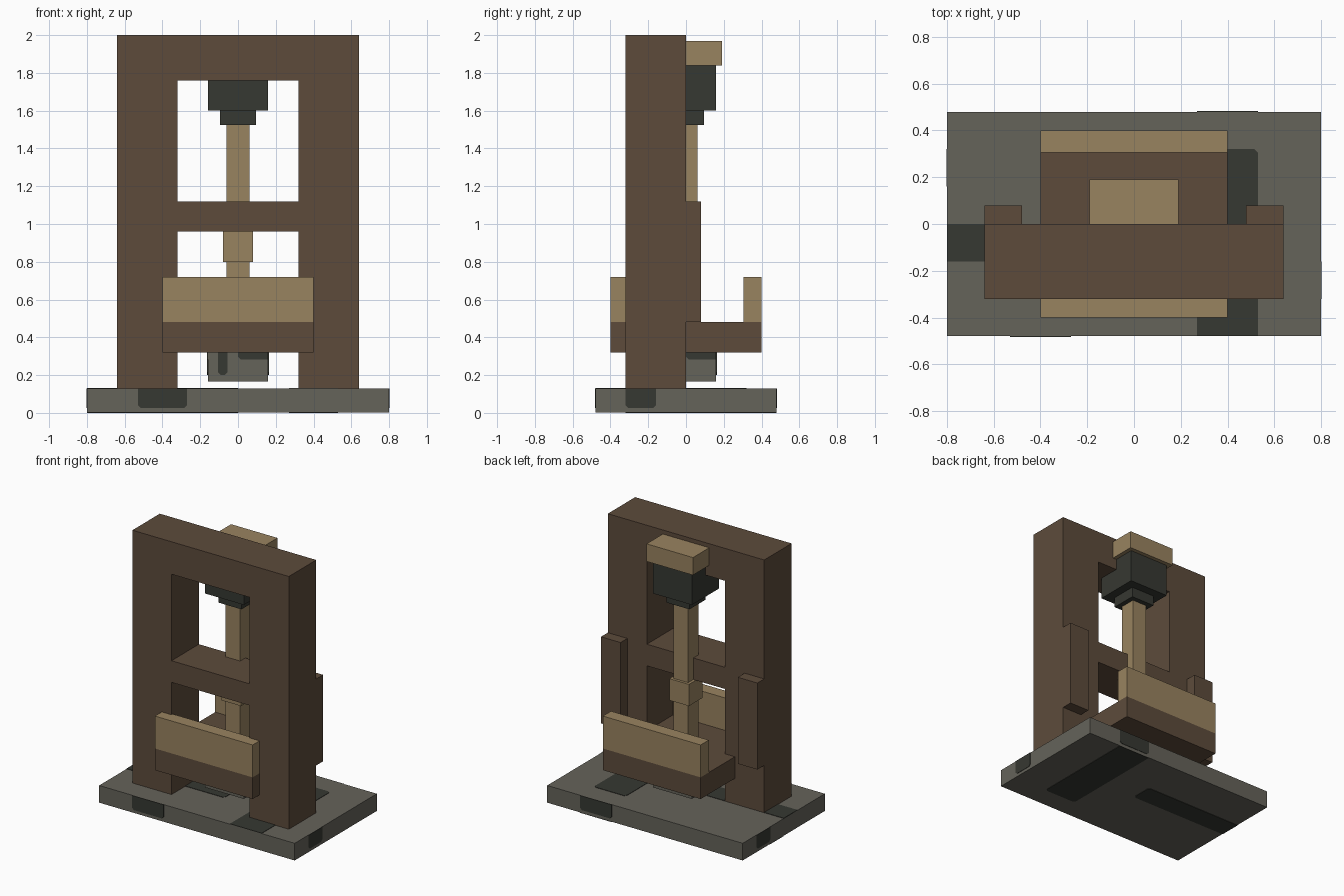
import bpy, bmesh
from mathutils import Vector

if "Cube" in bpy.data.objects:
    bpy.data.objects.remove(bpy.data.objects["Cube"])


def material(name, r, g, b):
    lin = lambda c: ((c / 255 + 0.055) / 1.055) ** 2.4
    m = bpy.data.materials.new(name)
    m.diffuse_color = (lin(r), lin(g), lin(b), 1)
    m.use_nodes = True
    m.node_tree.nodes["Principled BSDF"].inputs["Base Color"].default_value = m.diffuse_color
    return m


BROWN = material("dark_wood", 93, 75, 59)
TAN = material("light_wood", 153, 131, 96)
STONE = material("grey_stone", 101, 99, 90)
DARK = material("dark_stone", 54, 56, 50)


def finish(name, bm, mat):
    bmesh.ops.recalc_face_normals(bm, faces=bm.faces)
    me = bpy.data.meshes.new(name)
    bm.to_mesh(me)
    bm.free()
    me.materials.append(mat)
    ob = bpy.data.objects.new(name, me)
    bpy.context.collection.objects.link(ob)
    return ob


def box(name, x, y, z, mat):
    """Box from (min, max) ranges."""
    bm = bmesh.new()
    bmesh.ops.create_cube(bm, size=1)
    for v in bm.verts:
        v.co = [r[0] if c < 0 else r[1] for c, r in zip(v.co, (x, y, z))]
    return finish(name, bm, mat)


def post(name, half, z0, z1, mat):
    """Square section centred on the vertical axis."""
    return box(name, (-half, half), (-half, half), (z0, z1), mat)


def plate(name, axis, pos, a, b, cut=(), chamfer=0.015, thick=0.006):
    """Thin inlay across an axis; cut lists the corners to chamfer."""
    ua, ub = [i for i in range(3) if i != axis]
    corners = [(a[0], b[0]), (a[1], b[0]), (a[1], b[1]), (a[0], b[1])]
    outline = []
    for i, c in enumerate(corners):
        c = Vector(c)
        if i in cut:
            for n in (corners[i - 1], corners[(i + 1) % 4]):
                outline.append(c + (Vector(n) - c).normalized() * chamfer)
        else:
            outline.append(c)
    bm = bmesh.new()
    verts = []
    for p in outline:
        co = [0, 0, 0]
        co[axis], co[ua], co[ub] = pos - thick / 2, p[0], p[1]
        verts.append(bm.verts.new(co))
    face = bm.faces.new(verts)
    ext = bmesh.ops.extrude_face_region(bm, geom=[face])["geom"]
    for v in ext:
        if isinstance(v, bmesh.types.BMVert):
            v.co[axis] += thick
    return finish(name, bm, DARK)


# Stone base with dark inlays
box("base", (-0.8, 0.8), (-0.48, 0.48), (0.003, 0.13), STONE)
for side, pos, s in (("top", 0.13, 1), ("bottom", 0.003, -1)):
    end = (2, 3) if s > 0 else (0, 1)
    plate(f"base_{side}_long_inlay", 2, pos, (0.27, 0.53),
          sorted((-0.48 * s, 0.32 * s)), end)
    plate(f"base_{side}_cross_inlay", 2, pos, (-0.8, 0),
          sorted((-0.16 * s, 0)), (1, 2))
for side, s in (("front", -1), ("back", 1)):
    plate(f"base_{side}_inlay", 1, 0.48 * s, sorted((0.27 * s, 0.53 * s)),
          (0.025, 0.13), (0, 1))
for side, s in (("left", -1), ("right", 1)):
    plate(f"base_{side}_inlay", 0, 0.8 * s, sorted((-0.16 * s, -0.32 * s)),
          (0.025, 0.13), (0, 1))

# Upright frame: two posts and two cross beams in one piece
xs = (-0.64, -0.32, 0.32, 0.64)
zs = (0.02, 0.96, 1.12, 1.76, 2.0)
bm = bmesh.new()
grid = [[bm.verts.new((x, -0.32, z)) for x in xs] for z in zs]
for r in range(4):
    for c in range(3):
        if c == 1 and r in (0, 2):
            continue
        bm.faces.new((grid[r][c], grid[r][c + 1],
                      grid[r + 1][c + 1], grid[r + 1][c]))
ext = bmesh.ops.extrude_face_region(bm, geom=bm.faces[:])["geom"]
bmesh.ops.translate(bm, vec=(0, 0.32, 0),
                    verts=[v for v in ext if isinstance(v, bmesh.types.BMVert)])
finish("frame", bm, BROWN)

# Battens on the back of the posts
for side, s in (("left", -1), ("right", 1)):
    box(f"{side}_batten", sorted((0.48 * s, 0.64 * s)), (-0.01, 0.08),
        (0.48, 1.12), BROWN)

# Tray with raised front and back lips
box("tray", (-0.4, 0.4), (-0.4, 0.4), (0.32, 0.48), BROWN)
box("front_lip", (-0.4, 0.4), (-0.4, -0.305), (0.48, 0.72), TAN)
box("back_lip", (-0.4, 0.4), (0.305, 0.4), (0.48, 0.72), TAN)

# Shaft, collar, head and cap
post("shaft", 0.06, 0.47, 1.53, TAN)
post("shaft_collar", 0.08, 0.8, 0.96, TAN)
post("head_neck", 0.095, 1.525, 1.6, DARK)
post("head", 0.16, 1.6, 1.84, DARK)
post("cap", 0.19, 1.84, 1.97, TAN)

# Stone foot under the tray, dark inlays repeated round its four sides
post("foot", 0.16, 0.165, 0.32, STONE)
for side, axis, pos, s in (("front", 1, -0.16, 1), ("back", 1, 0.16, -1),
                           ("right", 0, 0.16, 1), ("left", 0, -0.16, -1)):
    plate(f"foot_{side}_stripe", axis, pos, sorted((-0.107 * s, -0.055 * s)),
          (0.2, 0.32), (0, 1))
    plate(f"foot_{side}_band", axis, pos, sorted((0, 0.16 * s)),
          (0.283, 0.32), (0,) if s > 0 else (1,))
